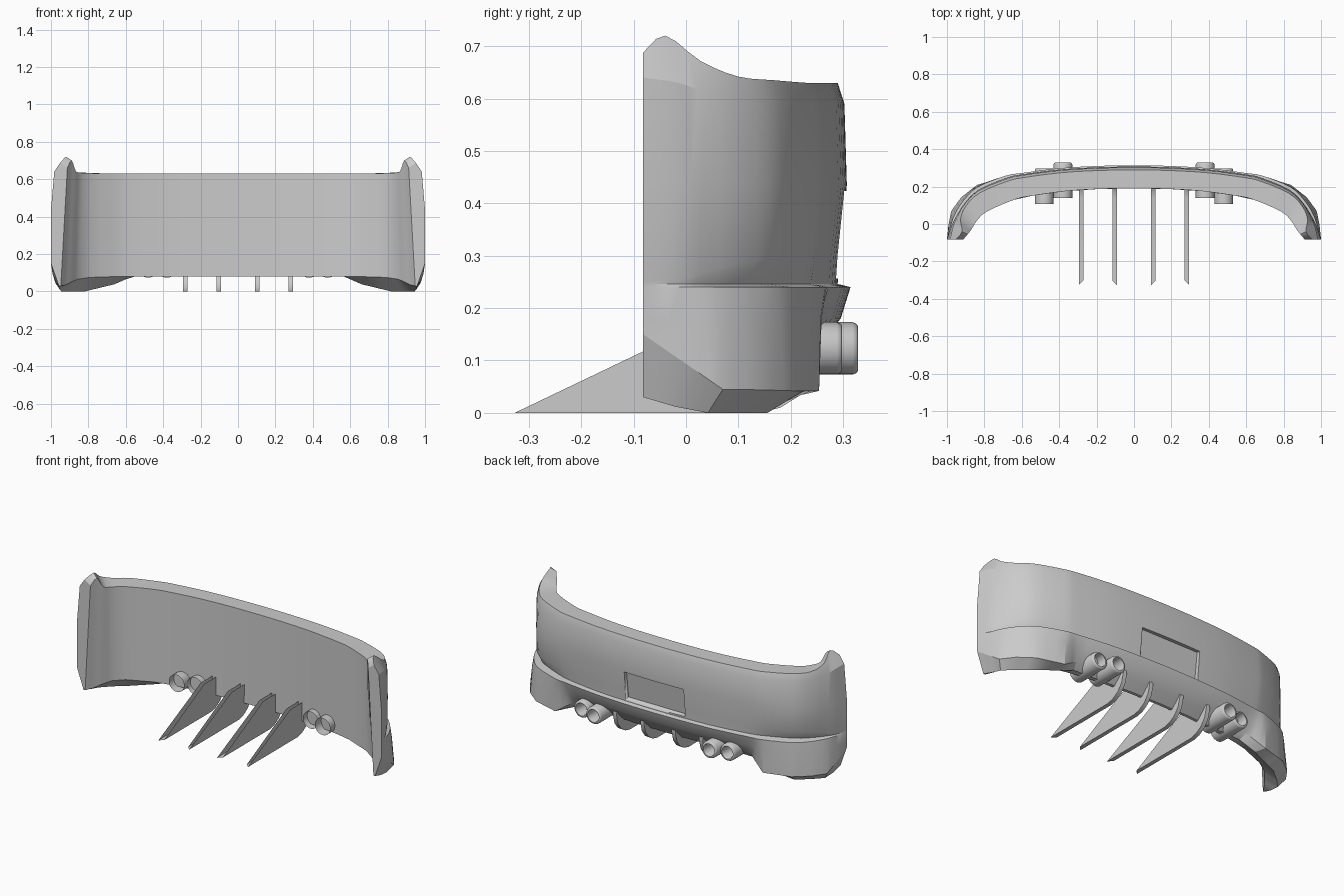
import bpy, bmesh, math
from mathutils import Vector, Matrix

if "Cube" in bpy.data.objects:
    bpy.data.objects.remove(bpy.data.objects["Cube"])


def finish(name, bm, angle=30):
    bmesh.ops.recalc_face_normals(bm, faces=bm.faces[:])
    me = bpy.data.meshes.new(name)
    bm.to_mesh(me)
    bm.free()
    ob = bpy.data.objects.new(name, me)
    bpy.context.collection.objects.link(ob)
    bpy.ops.object.select_all(action='DESELECT')
    ob.select_set(True)
    bpy.context.view_layer.objects.active = ob
    bpy.ops.object.shade_smooth_by_angle(angle=math.radians(angle))
    return ob


# Plan of the shell, centre to right end: outer x, y and inner x, y
PLAN = [(0, .307, 0, .19), (.2, .303, .19, .187), (.4, .291, .37, .175), (.6, .265, .55, .15),
        (.68, .247, .64, .13), (.83, .184, .79, .07), (.905, .112, .85, .025),
        (.948, .045, .88, -.015), (.976, -.01, .905, -.047), (1.0, -.082, .93, -.082)]
# Top edge: outer height, inner height, inset of edge, inset and height of shoulder
TOP = [(.63, .63, .15, .04, .59)] * 5 + [(.635, .632, .15, .04, .595), (.642, .635, .15, .03, .6),
       (.672, .645, .3, .05, .61), (.72, .7, .8, .12, .63), (.687, .66, .7, .25, .64)]
# Groove: inset of upper edge, its height, inset of floor, inset of the skirt lip
GROOVE = [(.12, .3, .15, -.06)] * 3 + [(.12, .3, .18, -.06), (.1, .3, .22, -.1), (.04, .298, .25, -.13),
          (.02, .287, .2, -.14), (0, .272, .1, -.14), (0, .255, .02, -.06), (0, .25, 0, 0)]
# Lower edge: crease inset and height, bottom inset and height, inner height
LOW = [(.5, .125, .88, .082, .08)] * 3 + [(.4, .11, .7, .08, .08), (-.06, .042, .45, .038, .08),
       (-.22, .042, .25, 0, .075), (-.35, .044, .2, 0, .065), (-.42, .045, .05, 0, .05),
       (-.22, .095, .3, .012, .035), (0, .15, .6, .03, .03)]


def ring(plan, top, groove, low):
    px, py, qx, qy = plan
    zo, zi, t1, t2, z2 = top
    g1, zg, g2, lip = groove
    t8, z8, t9, z9, zb = low
    end = 1 - min(1, (1 - px) * 5)          # ends flare inward at the top
    sec = [(1 + .25 * end, zi), (t1, zo), (t2, z2), (0, .435), (g1, zg), (g2, .246),
           (lip, .24), (min(.1, t8 * .4 + lip * .6), .18), (t8, z8), (t9, z9), (1 - .25 * end, zb)]
    return [Vector((min(1, px + (qx - px) * t), py + (qy - py) * t, z)) for t, z in sec]


# Bumper shell: rings lofted along the plan, smooth above and facetted at the skirt
half = [ring(*s) for s in zip(PLAN, TOP, GROOVE, LOW)]
flip = [[Vector((-v.x, v.y, v.z)) for v in r] for r in half[:0:-1]]
keys = flip + half
STEPS = 3


def spline(a, b, c, d, t):
    return b + .5 * t * (c - a + t * (2 * a - 5 * b + 4 * c - d + t * (3 * (b - c) + d - a)))


rings = []
for i in range(len(keys) - 1):
    a, b, c, d = keys[max(i - 1, 0)], keys[i], keys[i + 1], keys[min(i + 2, len(keys) - 1)]
    for s in range(STEPS):
        t = s / STEPS
        rings.append([spline(*p, t) if j < 8 else p[1].lerp(p[2], t)
                      for j, p in enumerate(zip(a, b, c, d))])
rings.append(keys[-1])
bm = bmesh.new()
rows = [[bm.verts.new((max(-1, min(1, v.x)), v.y, max(v.z, 0))) for v in r] for r in rings]
n = len(rows[0])
for a, b in zip(rows, rows[1:]):
    for j in range(n):
        k = (j + 1) % n
        bm.faces.new((a[j], a[k], b[k], b[j]))
for r in (rows[0], rows[-1]):
    bm.faces.new(r)
bmesh.ops.remove_doubles(bm, verts=bm.verts[:], dist=1e-5)
bumper = finish("bumper_shell", bm, 24)

# Plate recess cut with a tilted box
bm = bmesh.new()
bmesh.ops.create_cube(bm, size=1, matrix=Matrix.Translation((0, .32, .337)) @ Matrix.Rotation(
    math.radians(-7), 4, 'X') @ Matrix.Diagonal((.39, .1, .168, 1)))
cutter = finish("plate_recess_cutter", bm)
mod = bumper.modifiers.new("plate_recess", 'BOOLEAN')
mod.operation = 'DIFFERENCE'
mod.solver = 'EXACT'
mod.object = cutter
bpy.context.view_layer.objects.active = bumper
bpy.ops.object.modifier_apply(modifier=mod.name)
bpy.data.objects.remove(cutter, do_unlink=True)


# Exhaust tips: turned profile, open at the front, hollow at the rear
def exhaust(name, x, back):
    prof = [(.05, -.19), (.05, -.01), (.047, -.003), (.043, 0), (.037, 0),
            (.034, -.006), (.034, -.11), (0, -.11)]
    bm = bmesh.new()
    vs = [bm.verts.new((r, y, 0)) for r, y in prof]
    es = [bm.edges.new(p) for p in zip(vs, vs[1:])]
    bmesh.ops.spin(bm, geom=vs + es, cent=(0, 0, 0), axis=(0, 1, 0), angle=math.tau, steps=28)
    bmesh.ops.remove_doubles(bm, verts=bm.verts[:], dist=1e-4)
    bmesh.ops.translate(bm, verts=bm.verts[:], vec=(x, back, .123))
    finish(name, bm, 40)


for side in (-1, 1):
    exhaust("exhaust_inner", side * .38, .328)
    exhaust("exhaust_outer", side * .48, .298)

# Diffuser fins: skewed tips, open along the hidden top edge
FIN = [(-.315, 0), (.14, 0), (.18, .01), (.22, .035), (.25, .075), (.265, .13), (.26, .17),
       (.2, .19), (.07, .19)]
for x in (-.283, -.103, .103, .283):
    bm = bmesh.new()
    skew = (1 if x > 0 else -1) * (-1 if abs(x) > .2 else 1)
    sides = [[bm.verts.new((x + w, y + (skew * w if y < -.3 else 0), z)) for y, z in FIN]
             for w in (-.012, .012)]
    for s in sides:
        bm.faces.new(s)
    for j in range(len(FIN) - 2):
        bm.faces.new((sides[0][j], sides[0][j + 1], sides[1][j + 1], sides[1][j]))
    finish("diffuser_fin", bm)
